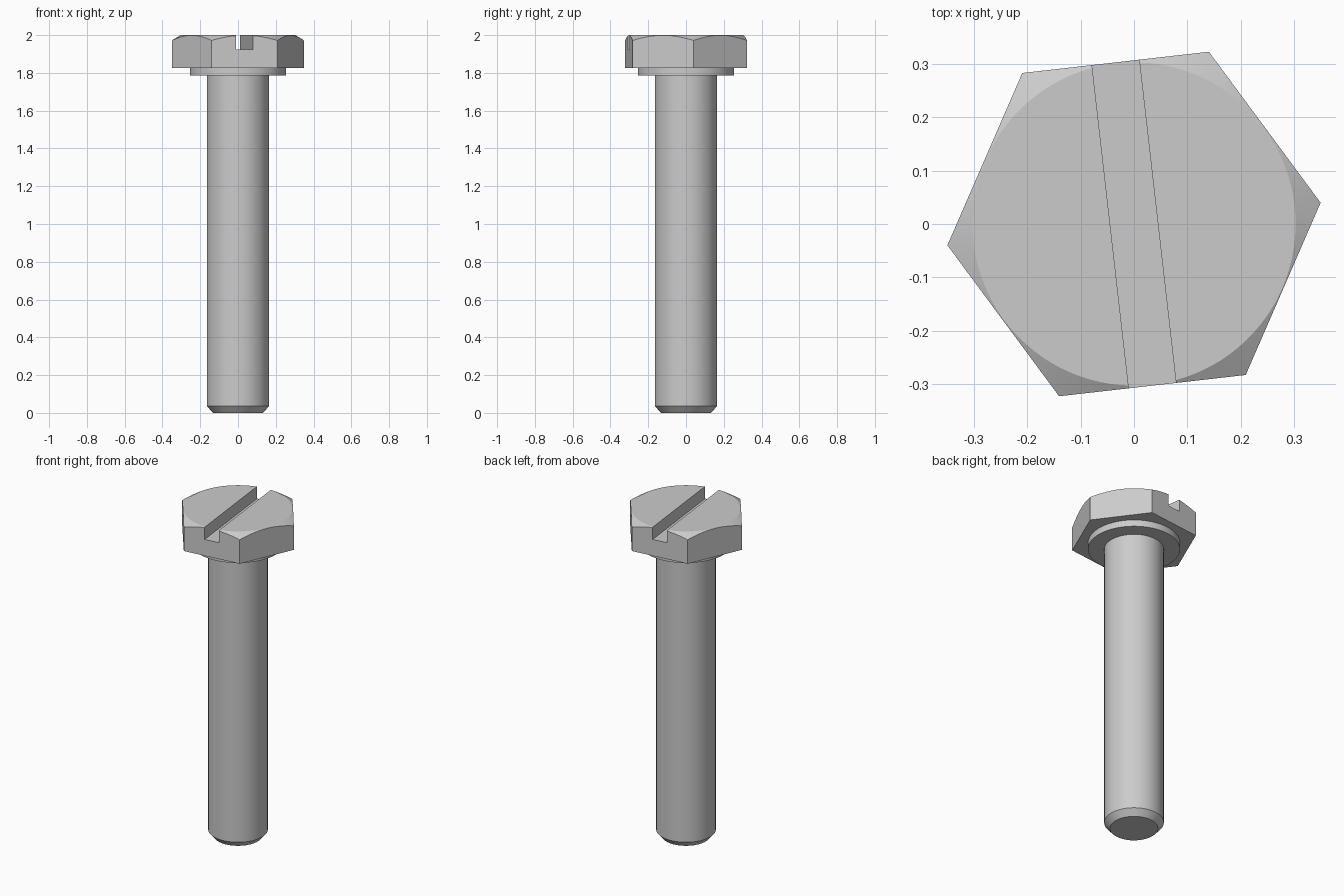
import bpy, bmesh, math
from mathutils import Matrix

if "Cube" in bpy.data.objects:
    bpy.data.objects.remove(bpy.data.objects["Cube"], do_unlink=True)

TURN = math.radians(6.5)   # head and slot are turned together
HEX_R = 0.352
FLAT_R = HEX_R * math.cos(math.pi / 6)

steel = bpy.data.materials.new("grey steel")
steel.use_nodes = True
steel.diffuse_color = (0.6, 0.6, 0.6, 1)
steel.node_tree.nodes["Principled BSDF"].inputs["Base Color"].default_value = (0.6, 0.6, 0.6, 1)


def add_object(name, bm):
    bmesh.ops.recalc_face_normals(bm, faces=bm.faces)
    mesh = bpy.data.meshes.new(name)
    bm.to_mesh(mesh)
    bm.free()
    mesh.materials.append(steel)
    obj = bpy.data.objects.new(name, mesh)
    bpy.context.collection.objects.link(obj)
    return obj


def lathe(name, profile, sides=96):
    """Closed solid of stacked rings, given as (radius, z) pairs."""
    bm = bmesh.new()
    rings = [[bm.verts.new((r * math.cos(2 * math.pi * i / sides + TURN),
                            r * math.sin(2 * math.pi * i / sides + TURN), z))
              for i in range(sides)] for r, z in profile]
    for low, high in zip(rings, rings[1:]):
        for i in range(sides):
            j = (i + 1) % sides
            bm.faces.new((low[i], low[j], high[j], high[i]))
    bm.faces.new(rings[0][::-1])
    bm.faces.new(rings[-1])
    return add_object(name, bm)


def cut(target, tool, operation):
    mod = target.modifiers.new(operation.title(), "BOOLEAN")
    mod.operation, mod.object, mod.solver = operation, tool, "EXACT"
    select(target)
    bpy.ops.object.modifier_apply(modifier=mod.name)
    bpy.data.objects.remove(tool, do_unlink=True)


def select(obj):
    bpy.ops.object.select_all(action="DESELECT")
    obj.select_set(True)
    bpy.context.view_layer.objects.active = obj


# Shank with chamfered tip, and the round collar under the head
shank = lathe("shank", [(0.133, 0), (0.165, 0.037), (0.165, 1.79)])
collar = lathe("collar", [(0.255, 1.785), (0.255, 1.83)])

# Hexagonal head, its corners trimmed by a 30 degree cone
head = lathe("hex_head", [(HEX_R, 1.825), (HEX_R, 2.0)], sides=6)
slope = math.tan(math.radians(30))
top_r = FLAT_R - 0.002
cone = lathe("corner_trim", [(0.5, 1.7), (0.5, 2 - (0.5 - top_r) * slope), (top_r, 2.0)])
cut(head, cone, "INTERSECT")

# Straight driver slot across the top
bm = bmesh.new()
bmesh.ops.create_cube(bm, size=1, matrix=Matrix.Rotation(TURN, 4, "Z")
                      @ Matrix.Translation((0, 0, 2.025))
                      @ Matrix.Diagonal((0.089, 1, 0.2, 1)))
cut(head, add_object("slot_cutter", bm), "DIFFERENCE")

for part in (shank, collar, head):
    select(part)
    bpy.ops.object.shade_smooth_by_angle(angle=math.radians(25))
